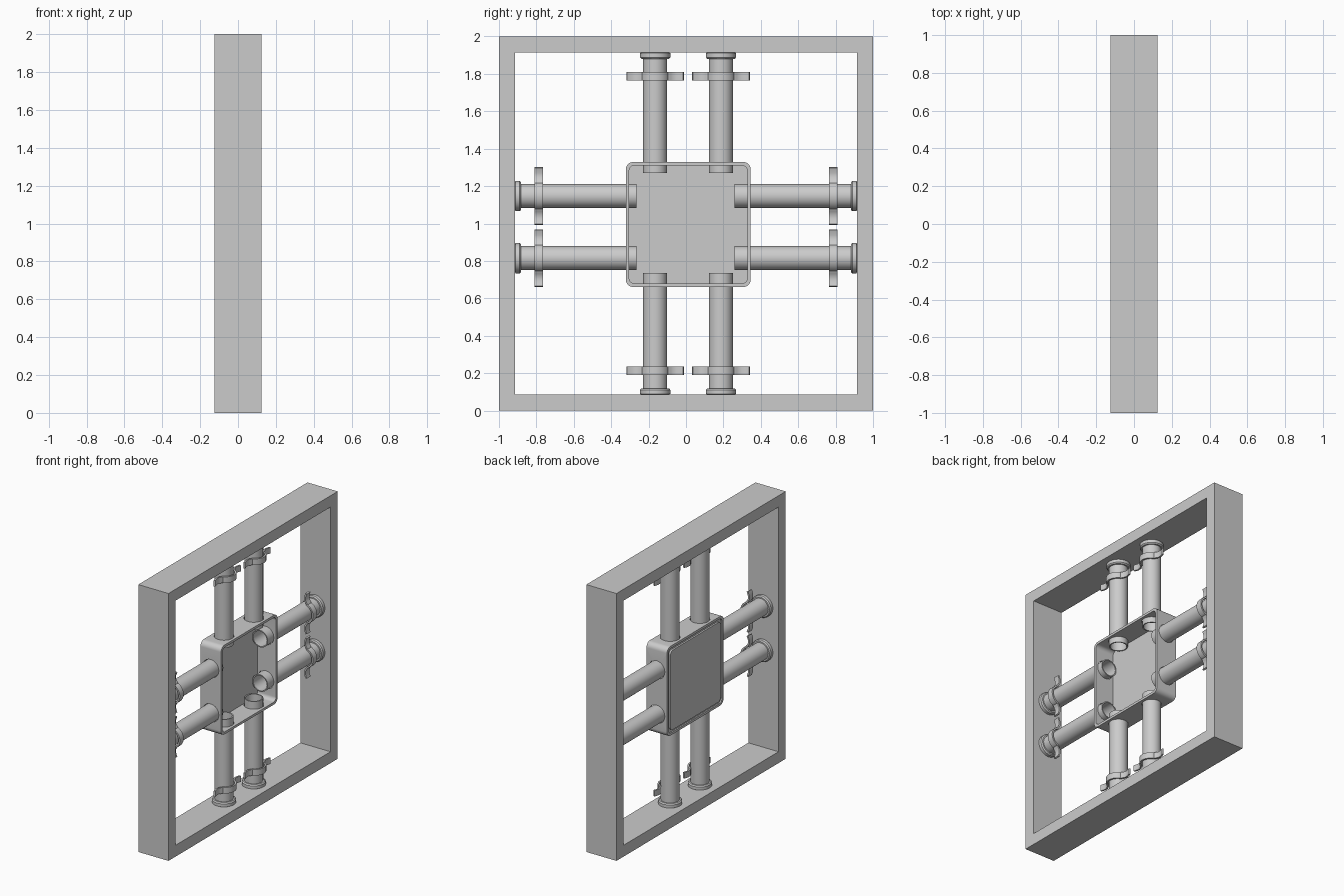
import bpy, bmesh, math
from mathutils import Matrix, Vector

if "Cube" in bpy.data.objects:
    bpy.data.objects.remove(bpy.data.objects["Cube"])

CY, CZ = 0.012, 0.995   # centre of the junction box


def finish(name, bm, smooth=True):
    bmesh.ops.recalc_face_normals(bm, faces=bm.faces[:])
    me = bpy.data.meshes.new(name)
    bm.to_mesh(me)
    bm.free()
    ob = bpy.data.objects.new(name, me)
    bpy.context.collection.objects.link(ob)
    if smooth:
        bpy.ops.object.select_all(action='DESELECT')
        ob.select_set(True)
        bpy.context.view_layer.objects.active = ob
        bpy.ops.object.shade_smooth_by_angle(angle=math.radians(35))
    return ob


def rounded(cy, cz, h, r, n=8):
    """Rounded square loop in the yz plane (r = 0 gives a plain square)."""
    pts = []
    for k, (sy, sz) in enumerate([(1, 1), (-1, 1), (-1, -1), (1, -1)]):
        for i in range(n + 1 if r else 1):
            a = math.pi / 2 * (k + i / n)
            pts.append((cy + sy * (h - r) + r * math.cos(a) * bool(r),
                        cz + sz * (h - r) + r * math.sin(a) * bool(r)))
    return pts


def ring(name, outer, inner, x0, x1):
    """Square tube between two matching loops."""
    bm = bmesh.new()
    loops = [[bm.verts.new((x, *p)) for p in l]
             for l, x in ((outer, x0), (outer, x1), (inner, x1), (inner, x0))]
    n = len(outer)
    for a in range(4):
        A, B = loops[a], loops[(a + 1) % 4]
        for i in range(n):
            j = (i + 1) % n
            bm.faces.new((A[i], A[j], B[j], B[i]))
    return finish(name, bm)


def slab(name, loop, x0, x1):
    bm = bmesh.new()
    f = bm.faces.new([bm.verts.new((x0, *p)) for p in loop])
    g = bmesh.ops.extrude_face_region(bm, geom=[f])['geom']
    bmesh.ops.translate(bm, vec=(x1 - x0, 0, 0),
                        verts=[v for v in g if isinstance(v, bmesh.types.BMVert)])
    return finish(name, bm)


def place(bm, end, direction):
    """Local z runs along direction, local x stays world x."""
    d = Vector(direction)
    xa = Vector((1, 0, 0))
    m = Matrix((xa, d.cross(xa), d)).transposed().to_4x4()
    m.translation = Vector(end)
    bm.transform(m)


def lathe(name, profile, end, direction, n=40):
    bm = bmesh.new()
    loops = [[bm.verts.new((r * math.cos(i * math.tau / n), r * math.sin(i * math.tau / n), z))
              for i in range(n)] for r, z in profile]
    for k in range(len(loops)):
        A, B = loops[k], loops[(k + 1) % len(loops)]
        for i in range(n):
            j = (i + 1) % n
            bm.faces.new((A[i], A[j], B[j], B[i]))
    place(bm, end, direction)
    return finish(name, bm)


def clamp(name, end, direction, z0, z1):
    """Saddle strap: half ring over the pipe with curved wings."""
    t, r = 0.012, 0.066
    mid = [(0.022, -0.154), (0.012, -0.125), (0.012, -0.095), (0.022, -0.078)]
    arc = [(r * math.cos(a) + 0.008, r * math.sin(a))
           for a in [math.radians(-70 + 140 * i / 16) for i in range(17)]]
    path = mid + arc + [(x, -y) for x, y in reversed(mid)]
    bm = bmesh.new()
    rows = []
    for i, p in enumerate(path):
        q, s = path[max(i - 1, 0)], path[min(i + 1, len(path) - 1)]
        d = (Vector(s) - Vector(q)).normalized()
        o = Vector((d.y, -d.x)) * t
        rows.append([bm.verts.new((p[0] + o.x * k, p[1] + o.y * k, z))
                     for k, z in ((0, z0), (1, z0), (1, z1), (0, z1))])
    for A, B in zip(rows, rows[1:]):
        for k in range(4):
            j = (k + 1) % 4
            bm.faces.new((A[k], A[j], B[j], B[k]))
    bm.faces.new(rows[0])
    bm.faces.new(rows[-1])
    place(bm, end, direction)
    return finish(name, bm)


# outer square frame
ring("frame", rounded(0, 1, 1, 0), rounded(0, 1, 0.915, 0), -0.125, 0.125)

# junction box walls, floor and raised back panel
walls = ring("box_walls", rounded(CY, CZ, 0.334, 0.04), rounded(CY, CZ, 0.316, 0.03), -0.085, 0.085)
slab("box_floor", rounded(CY, CZ, 0.318, 0.03), -0.075, -0.068)
slab("box_back_panel", rounded(CY, CZ, 0.298, 0.03), -0.088, -0.066)

# eight pipes: frame end, direction towards the box, length
pipes = []
for y in (-0.165, 0.187):
    pipes += [((0, y, 1.915), (0, 0, -1), 0.645), ((0, y, 0.085), (0, 0, 1), 0.65)]
for z in (1.147, 0.815):
    pipes += [((0, -0.915, z), (0, 1, 0), 0.65), ((0, 0.915, z), (0, -1, 0), 0.655)]

R = 0.064
cut = bmesh.new()
for end, d, length in pipes:
    lathe("pipe", [(R, 0), (R, length), (R - 0.008, length), (R - 0.008, 0)], end, d)
    lathe("pipe_collar", [(0.074, 0), (0.081, 0.004), (0.081, 0.026), (0.074, 0.034),
                          (0.056, 0.034), (0.056, 0)], end, d)
    clamp("pipe_clamp", end, d, 0.105, 0.15)
    hole = bmesh.new()
    bmesh.ops.create_cone(hole, cap_ends=True, segments=40, radius1=0.067, radius2=0.067, depth=0.12)
    bmesh.ops.translate(hole, vec=(0, 0, length - 0.06), verts=hole.verts[:])
    place(hole, end, d)
    tmp = bpy.data.meshes.new("tmp")
    hole.to_mesh(tmp)
    hole.free()
    cut.from_mesh(tmp)
    bpy.data.meshes.remove(tmp)

# pipe holes through the box walls
cutter = finish("hole_cutter", cut, False)
cutter.hide_render = True
cutter.display_type = 'WIRE'
mod = walls.modifiers.new("holes", 'BOOLEAN')
mod.operation = 'DIFFERENCE'
mod.solver = 'EXACT'
mod.object = cutter
bpy.context.view_layer.objects.active = walls
bpy.ops.object.modifier_apply(modifier=mod.name)
bpy.data.objects.remove(cutter)
